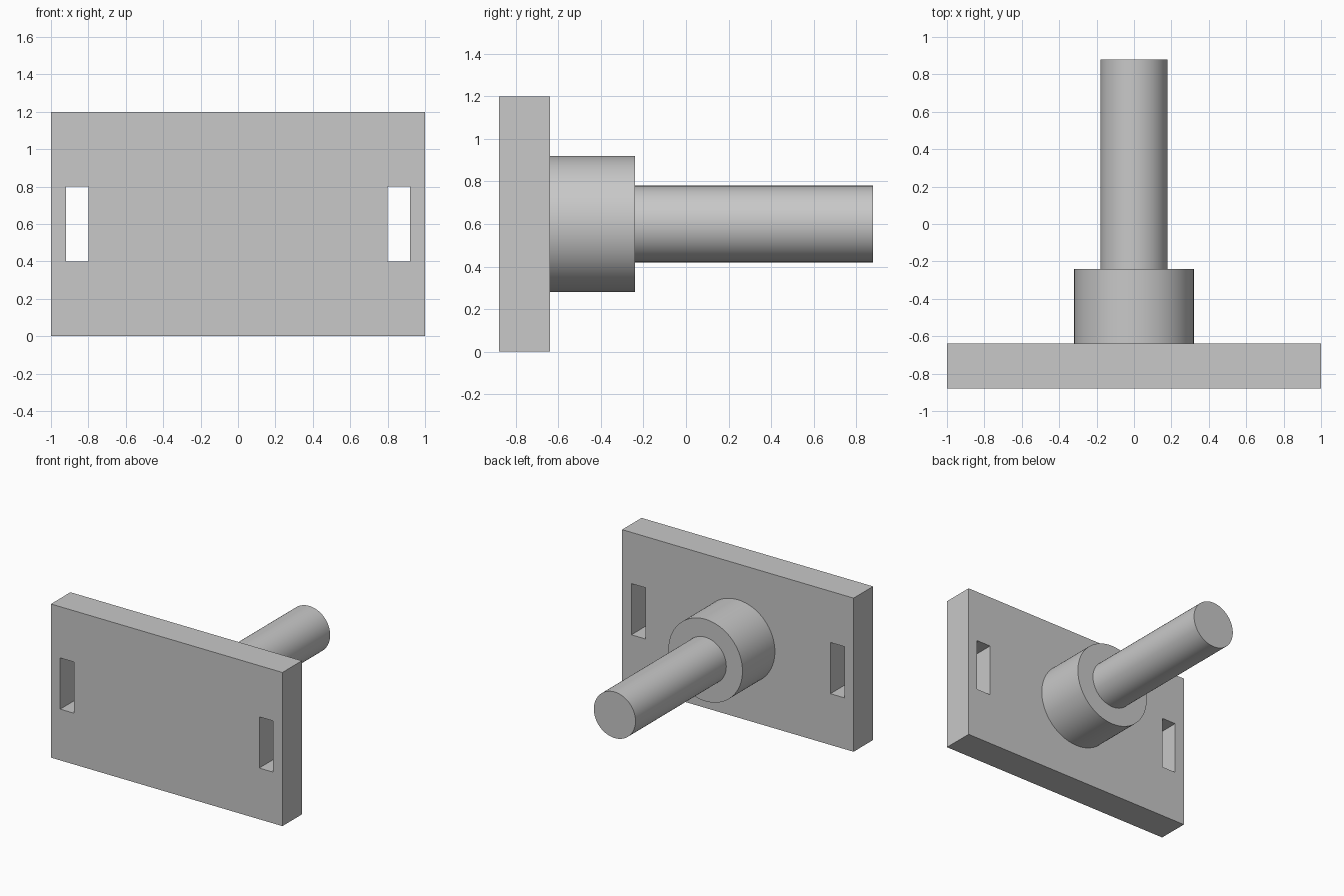
import bpy
import bmesh
import math
from mathutils import Matrix

cube = bpy.data.objects.get("Cube")
if cube:
    bpy.data.objects.remove(cube, do_unlink=True)

# Single grey material
grey = bpy.data.materials.new("plain_grey")
grey.use_nodes = True
colour = (0.58, 0.58, 0.58, 1)
grey.diffuse_color = colour
grey.node_tree.nodes["Principled BSDF"].inputs["Base Color"].default_value = colour

AXIS_Z = 0.6
PLATE_FRONT, PLATE_BACK = -0.88, -0.64
BOSS_BACK, SHAFT_BACK = -0.24, 0.88


def add_object(name, bm):
    bmesh.ops.recalc_face_normals(bm, faces=bm.faces)
    mesh = bpy.data.meshes.new(name)
    bm.to_mesh(mesh)
    bm.free()
    mesh.materials.append(grey)
    obj = bpy.data.objects.new(name, mesh)
    bpy.context.collection.objects.link(obj)
    return obj


def rod(name, radius, y0, y1):
    """Smooth cylinder lying along y on the common axis."""
    bm = bmesh.new()
    place = Matrix.Translation((0, (y0 + y1) / 2, AXIS_Z)) @ Matrix.Rotation(math.pi / 2, 4, "X")
    bmesh.ops.create_cone(bm, cap_ends=True, segments=96, radius1=radius,
                          radius2=radius, depth=y1 - y0, matrix=place)
    obj = add_object(name, bm)
    bpy.ops.object.select_all(action="DESELECT")
    obj.select_set(True)
    bpy.context.view_layer.objects.active = obj
    bpy.ops.object.shade_smooth_by_angle(angle=math.radians(30))


# Mounting plate: a grid of cells with the two slot cells left open, then extruded
xs = [-1, -0.92, -0.8, 0.8, 0.92, 1]
zs = [0, 0.4, 0.8, 1.2]
slots = {(1, 1), (3, 1)}
bm = bmesh.new()
grid = [[bm.verts.new((x, PLATE_FRONT, z)) for z in zs] for x in xs]
cells = []
for i in range(len(xs) - 1):
    for j in range(len(zs) - 1):
        if (i, j) not in slots:
            cells.append(bm.faces.new((grid[i][j], grid[i + 1][j],
                                       grid[i + 1][j + 1], grid[i][j + 1])))
back = bmesh.ops.extrude_face_region(bm, geom=cells, use_keep_orig=True)["geom"]
bmesh.ops.translate(bm, vec=(0, PLATE_BACK - PLATE_FRONT, 0),
                    verts=[g for g in back if isinstance(g, bmesh.types.BMVert)])
add_object("mounting_plate", bm)

# Collar and shaft
rod("collar", 0.32, PLATE_BACK, BOSS_BACK)
rod("shaft", 0.18, BOSS_BACK, SHAFT_BACK)
